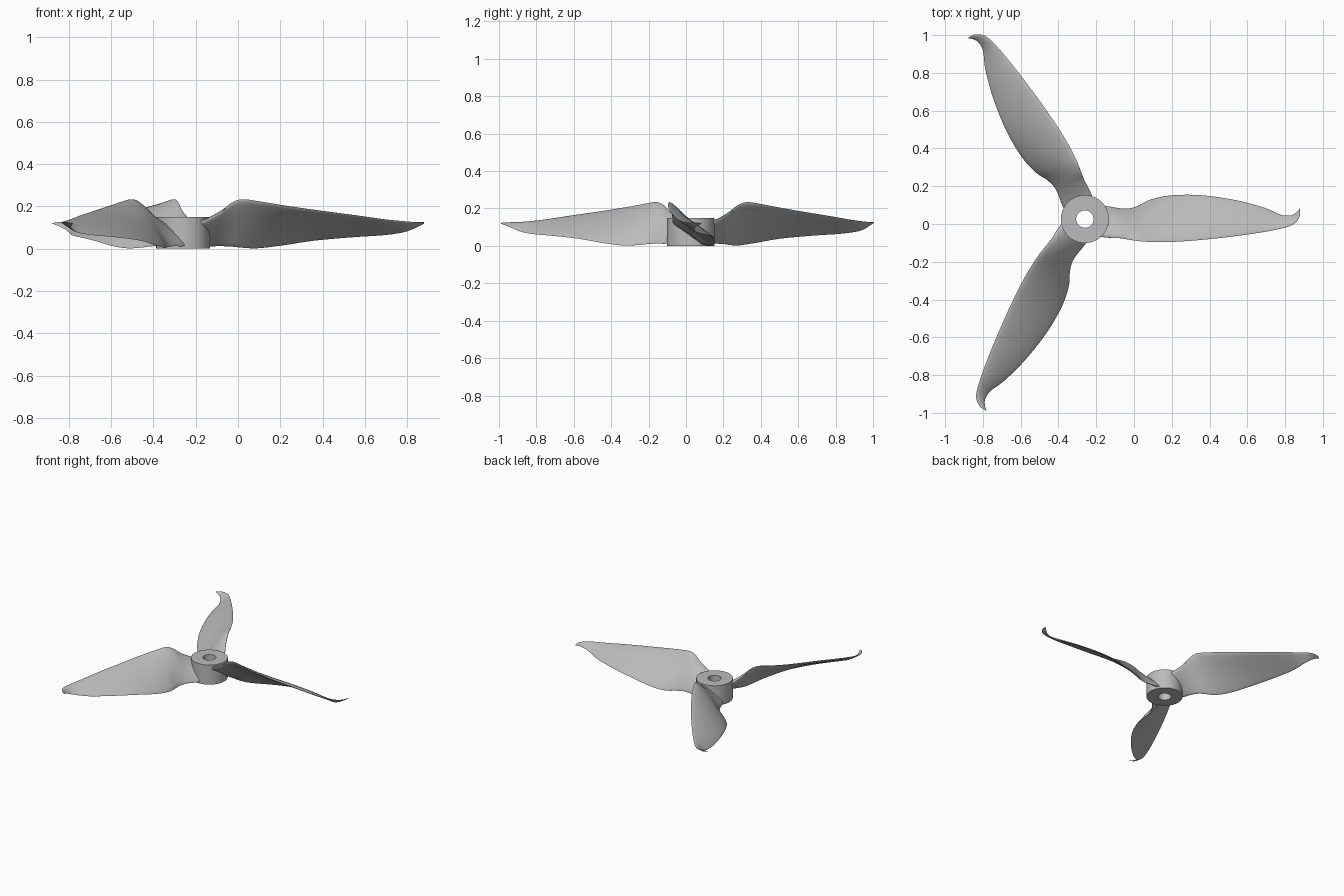
import bpy, bmesh, math
from mathutils import Vector

cube = bpy.data.objects.get("Cube")
if cube:
    bpy.data.objects.remove(cube, do_unlink=True)

HUB = Vector((-0.26, 0.026, 0))
HUB_RADIUS, BORE_RADIUS, HUB_HEIGHT = 0.127, 0.046, 0.15

grey = bpy.data.materials.new("plain grey")
grey.use_nodes = True
colour = (0.5, 0.5, 0.5, 1)
grey.diffuse_color = colour
grey.node_tree.nodes["Principled BSDF"].inputs["Base Color"].default_value = colour


def add_object(name, bm):
    bmesh.ops.recalc_face_normals(bm, faces=bm.faces)
    mesh = bpy.data.meshes.new(name)
    bm.to_mesh(mesh)
    bm.free()
    mesh.materials.append(grey)
    obj = bpy.data.objects.new(name, mesh)
    bpy.context.collection.objects.link(obj)
    bpy.ops.object.select_all(action='DESELECT')
    obj.select_set(True)
    bpy.context.view_layer.objects.active = obj
    bpy.ops.object.shade_smooth_by_angle(angle=math.radians(40))
    return obj


def bridge(bm, a, b):
    for i in range(len(a)):
        j = (i + 1) % len(a)
        bm.faces.new((a[i], a[j], b[j], b[i]))


# Hub: a ring-shaped cylinder with a through bore
bm = bmesh.new()
rings = []
for radius, z in ((BORE_RADIUS, 0), (HUB_RADIUS, 0),
                  (HUB_RADIUS, HUB_HEIGHT), (BORE_RADIUS, HUB_HEIGHT)):
    angles = [math.tau * i / 64 for i in range(64)]
    rings.append([bm.verts.new((radius * math.cos(a), radius * math.sin(a), z)) for a in angles])
for k in range(4):
    bridge(bm, rings[k], rings[(k + 1) % 4])
add_object("hub", bm).location = HUB

# Blade stations: distance from hub, leading y and z, trailing y and z, thickness
stations = [Vector(s) for s in (
    (.06, -.09, .12, .07, .02, .04),
    (.12, -.098, .145, .068, .012, .04),
    (.18, -.1, .18, .058, .012, .034),
    (.23, -.108, .218, .056, .01, .03),
    (.28, -.116, .234, .07, .005, .028),
    (.35, -.121, .226, .104, .002, .026),
    (.46, -.121, .208, .126, .014, .024),
    (.62, -.11, .184, .126, .038, .021),
    (.8, -.09, .16, .1, .054, .018),
    (.95, -.068, .139, .06, .064, .015),
    (1.04, -.05, .13, .022, .077, .012),
    (1.09, -.035, .126, .02, .094, .01),
    (1.12, -.014, .125, .036, .108, .008),
    (1.14, .02, .124, .058, .119, .004))]


def spline(points, steps):
    result = []
    for i in range(len(points) - 1):
        a, b = points[max(i - 1, 0)], points[i]
        c, d = points[i + 1], points[min(i + 2, len(points) - 1)]
        for s in range(steps):
            t = s / steps
            result.append(b + t / 2 * (c - a + t * (2 * a - 5 * b + 4 * c - d
                                                    + t * (3 * b - 3 * c + d - a))))
    return result + [points[-1]]


def section(station, half=12):
    # Thin rounded foil with a slight upward camber
    r, ly, lz, ty, tz, thick = station
    lead, chord = Vector((r, ly, lz)), Vector((0, ty - ly, tz - lz))
    normal = Vector((0, -chord.z, chord.y)).normalized()
    points = []
    for i in range(2 * half):
        angle = math.pi * i / half
        u = (1 - math.cos(angle)) / 2
        rise = thick / 2 * math.sin(angle) * (1.15 - 0.4 * u)
        camber = 0.1 * chord.length * u * (1 - u)
        points.append(lead + chord * u + normal * (rise + camber))
    return points


# Three blades, evenly turned about the hub
for k, name in enumerate(("left_blade", "back_blade", "front_blade")):
    bm = bmesh.new()
    loops = [[bm.verts.new(p) for p in section(s)] for s in spline(stations, 5)]
    for a, b in zip(loops, loops[1:]):
        bridge(bm, a, b)
    bm.faces.new(loops[0])
    bm.faces.new(loops[-1])
    blade = add_object(name, bm)
    blade.location = HUB
    blade.rotation_euler.z = math.tau * k / 3
